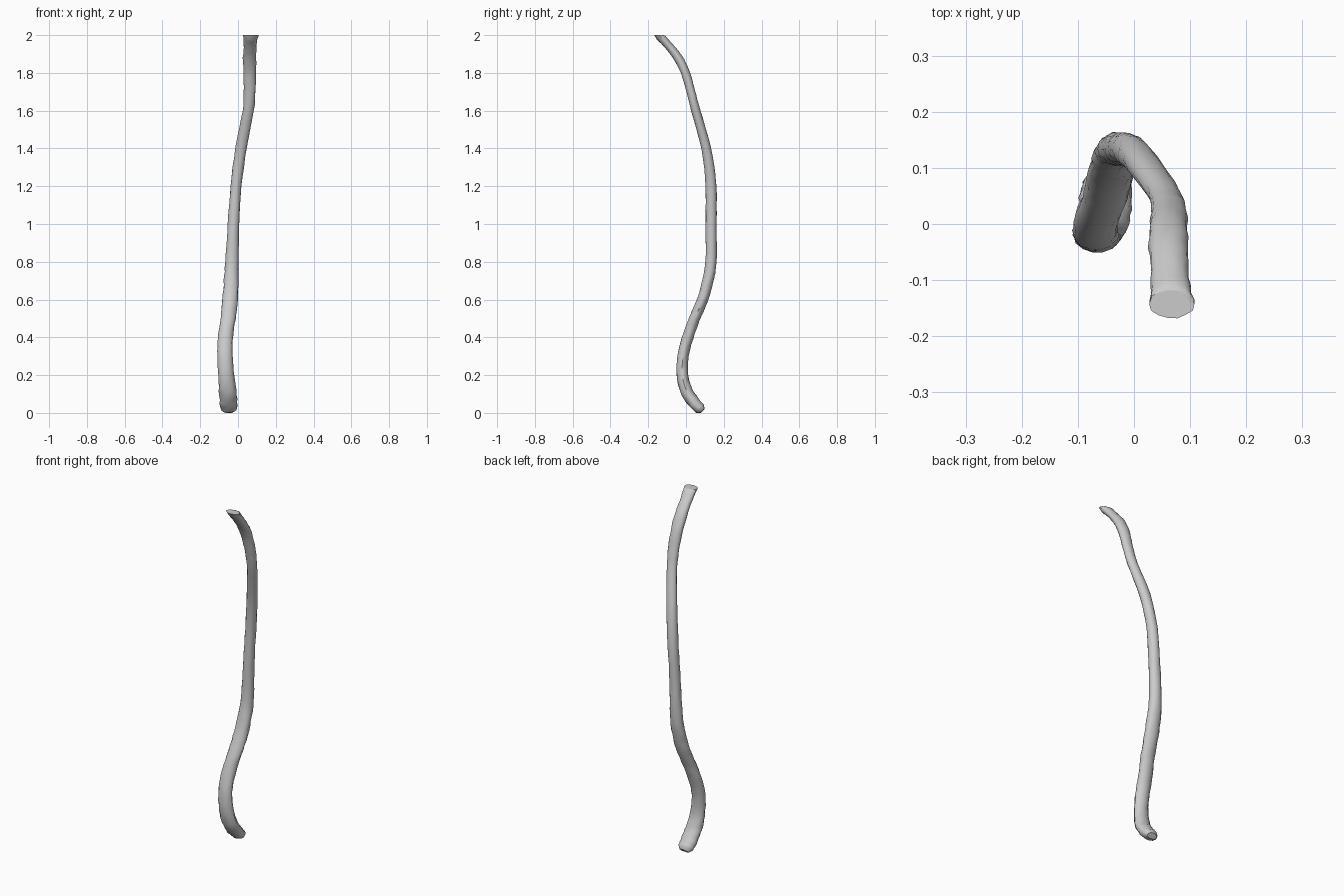
import bpy, bmesh, math, random
from mathutils import Vector

if "Cube" in bpy.data.objects:
    bpy.data.objects.remove(bpy.data.objects["Cube"])

random.seed(4)
SIDES = 14
STEPS = 4

# centre line of the stick: x, y, z, half width, half thickness
PATH = [
    (-0.048, 0.074, 0.022, 0.043, 0.029),
    (-0.050, 0.045, 0.052, 0.047, 0.033),
    (-0.054, 0.008, 0.105, 0.046, 0.033),
    (-0.062, -0.018, 0.19, 0.042, 0.031),
    (-0.069, -0.016, 0.30, 0.040, 0.030),
    (-0.066, 0.010, 0.40, 0.039, 0.030),
    (-0.053, 0.046, 0.50, 0.040, 0.029),
    (-0.042, 0.088, 0.60, 0.040, 0.029),
    (-0.036, 0.116, 0.70, 0.039, 0.030),
    (-0.032, 0.132, 0.80, 0.035, 0.030),
    (-0.024, 0.133, 1.00, 0.031, 0.029),
    (-0.010, 0.132, 1.20, 0.029, 0.029),
    (0.016, 0.107, 1.40, 0.030, 0.026),
    (0.054, 0.052, 1.60, 0.029, 0.024),
    (0.062, 0.026, 1.70, 0.031, 0.023),
    (0.062, -0.003, 1.80, 0.034, 0.024),
    (0.061, -0.042, 1.88, 0.035, 0.024),
    (0.064, -0.098, 1.95, 0.034, 0.022),
    (0.068, -0.143, 2.00, 0.040, 0.025),
]


def spline(points, steps):
    """Catmull-Rom through all columns of the path."""
    out = []
    for i in range(len(points) - 1):
        a = points[max(i - 1, 0)]
        b, c = points[i], points[i + 1]
        d = points[min(i + 2, len(points) - 1)]
        for s in range(steps):
            t = s / steps
            out.append([0.5 * (2 * q + (r - p) * t
                        + (2 * p - 5 * q + 4 * r - w) * t * t
                        + (3 * q - p - 3 * r + w) * t ** 3)
                        for p, q, r, w in zip(a, b, c, d)])
    out.append(list(points[-1]))
    return out


samples = spline(PATH, STEPS)
centres = [Vector(s[:3]) for s in samples]
bm = bmesh.new()
rings = []


def add_ring(centre, tangent, rx, ry, bump):
    side = (Vector((1, 0, 0)) - tangent * tangent.x).normalized()
    up = tangent.cross(side)
    ring = []
    for k in range(SIDES):
        a = math.tau * k / SIDES
        f = 1 + random.uniform(-bump, bump)
        p = centre + (side * math.cos(a) * rx + up * math.sin(a) * ry) * f
        p.z = min(max(p.z, 0), 2)
        ring.append(bm.verts.new(p))
    rings.append(ring)


# rounded lower tip
first = (centres[1] - centres[0]).normalized()
add_ring(centres[0] - first * 0.018, first, 0.028, 0.017, 0.02)

# gnarled shaft, ending in a level cut at the top
last = len(samples) - 1
for i, s in enumerate(samples):
    t = (centres[min(i + 1, last)] - centres[max(i - 1, 0)]).normalized()
    if i == last:
        t = Vector((0, 0, 1))
    add_ring(centres[i], t, s[3], s[4], 0.05)

for lo, hi in zip(rings, rings[1:]):
    for k in range(SIDES):
        n = (k + 1) % SIDES
        bm.faces.new((lo[k], lo[n], hi[n], hi[k]))
bm.faces.new(rings[0][::-1])
bm.faces.new(rings[-1])
bmesh.ops.recalc_face_normals(bm, faces=bm.faces[:])

mesh = bpy.data.meshes.new("crooked_stick")
bm.to_mesh(mesh)
bm.free()
stick = bpy.data.objects.new("crooked_stick", mesh)
bpy.context.collection.objects.link(stick)
bpy.context.view_layer.objects.active = stick
stick.select_set(True)
bpy.ops.object.shade_smooth_by_angle(angle=math.radians(45))
